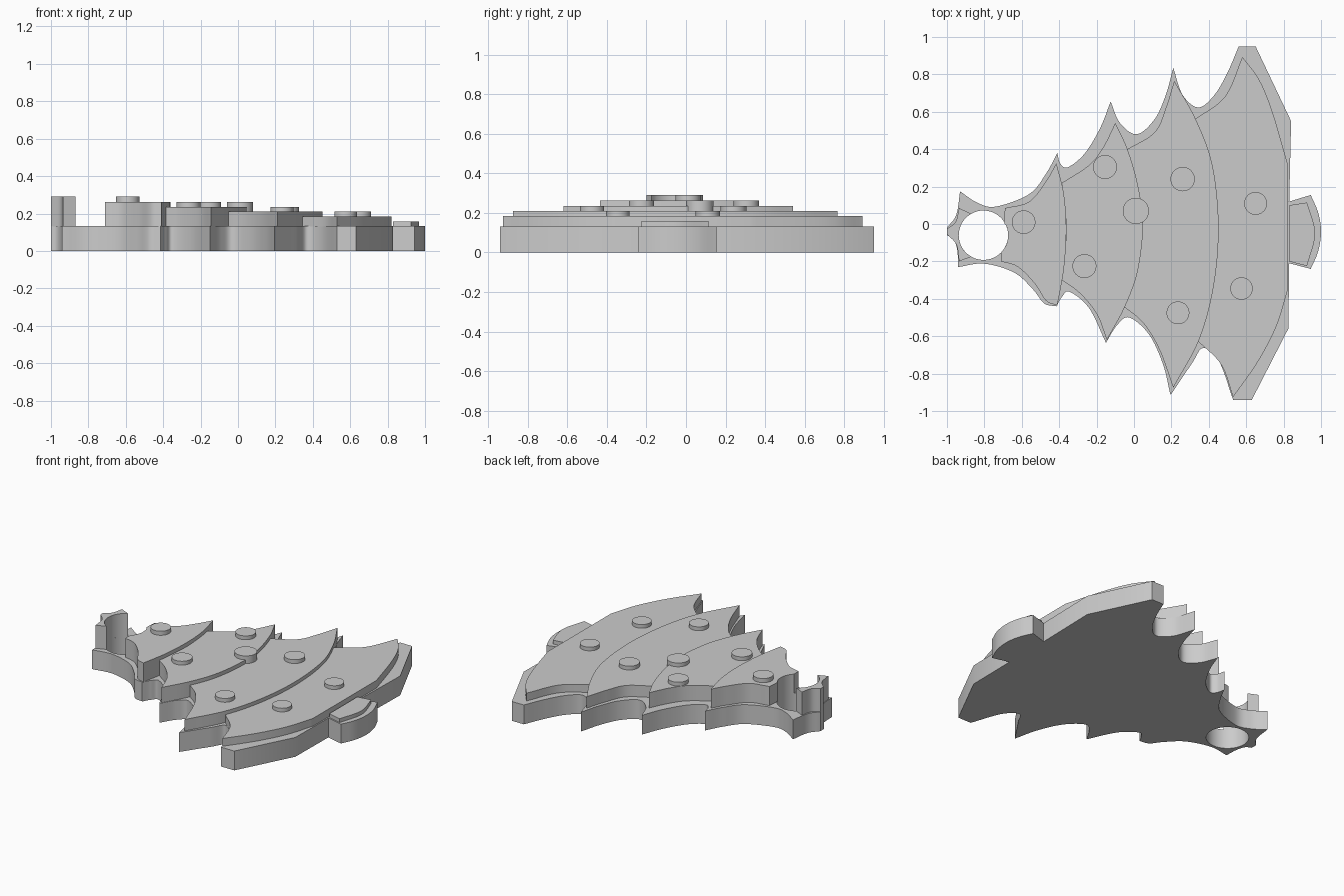
import bpy, bmesh, math
from mathutils import Vector

grey = bpy.data.materials.new("grey")
grey.diffuse_color = (0.6, 0.6, 0.6, 1)
HOLE, HOLE_R = (-0.805, -0.06), 0.132


def smooth_run(pts, steps=8):
    """Sample a smooth curve through the points, leaving out the last one."""
    if len(pts) == 2:
        return [Vector(pts[0])]
    p = [Vector(q) for q in pts]
    p = [2 * p[0] - p[1]] + p + [2 * p[-1] - p[-2]]
    out = []
    for a, b, c, d in zip(p, p[1:], p[2:], p[3:]):
        for i in range(steps):
            t = i / steps
            out.append(0.5 * (2 * b + (c - a) * t + (2 * a - 5 * b + 4 * c - d) * t * t
                              + (3 * b - a - 3 * c + d) * t ** 3))
    return out


def outline(runs):
    """Join runs at sharp corners; each run ends where the next begins."""
    pts = []
    for i, run in enumerate(runs):
        pts += smooth_run(run + [runs[(i + 1) % len(runs)][0]])
    return pts


def arc(c, r, a0, a1, n):
    return [(c[0] + r * math.cos(math.radians(a0 + (a1 - a0) * i / n)),
             c[1] + r * math.sin(math.radians(a0 + (a1 - a0) * i / n))) for i in range(n)]


def slab(name, loops, z0, z1):
    """Fill flat outlines (later loops are holes) and extrude upwards."""
    bm = bmesh.new()
    edges = []
    for loop in loops:
        vs = [bm.verts.new((p[0], p[1], z0)) for p in loop]
        edges += [bm.edges.new((vs[i - 1], vs[i])) for i in range(len(vs))]
    bmesh.ops.triangle_fill(bm, edges=edges, use_beauty=True, use_dissolve=False)
    ext = bmesh.ops.extrude_face_region(bm, geom=bm.faces[:], use_keep_orig=True)
    for v in ext["geom"]:
        if isinstance(v, bmesh.types.BMVert):
            v.co.z = z1
    bmesh.ops.recalc_face_normals(bm, faces=bm.faces[:])
    me = bpy.data.meshes.new(name)
    bm.to_mesh(me)
    bm.free()
    ob = bpy.data.objects.new(name, me)
    bpy.context.collection.objects.link(ob)
    me.materials.append(grey)
    bpy.ops.object.select_all(action='DESELECT')
    ob.select_set(True)
    bpy.context.view_layer.objects.active = ob
    bpy.ops.object.shade_smooth_by_angle(angle=math.radians(30))


# Base plate: whole tree silhouette with a hanging hole
base = outline([
    [(-1, -0.02), (-0.95, 0.05)],
    [(-0.93, 0.175), (-0.84, 0.115), (-0.74, 0.093), (-0.56, 0.16), (-0.47, 0.27)],
    [(-0.41, 0.38), (-0.395, 0.325), (-0.355, 0.303), (-0.265, 0.375), (-0.18, 0.515)],
    [(-0.125, 0.655), (-0.075, 0.54), (0.015, 0.48), (0.11, 0.56), (0.17, 0.69)],
    [(0.21, 0.835), (0.26, 0.69), (0.345, 0.623), (0.43, 0.69), (0.5, 0.81)],
    [(0.56, 0.95)], [(0.65, 0.95)], [(0.84, 0.55)], [(0.83, 0.12)],
    [(0.945, 0.155), (0.985, 0.06), (1, -0.04), (0.985, -0.145)],
    [(0.945, -0.24)], [(0.83, -0.21)], [(0.825, -0.56)], [(0.63, -0.94)],
    [(0.53, -0.94), (0.455, -0.735), (0.37, -0.663), (0.31, -0.745)],
    [(0.195, -0.915), (0.155, -0.75), (0.08, -0.59), (-0.025, -0.5), (-0.09, -0.54)],
    [(-0.15, -0.635), (-0.24, -0.45), (-0.345, -0.362), (-0.385, -0.39)],
    [(-0.415, -0.44), (-0.48, -0.425), (-0.54, -0.35), (-0.64, -0.26), (-0.8, -0.212)],
    [(-0.94, -0.23), (-0.945, -0.14), (-0.965, -0.08)],
    [(-1, -0.06)],
])
slab("base_plate", [base, arc(HOLE, HOLE_R, 0, 360, 48)], 0, 0.132)

# Star topper wrapped round the left of the hole
star = outline([
    [(-1, -0.025), (-0.955, 0.01)], [(-0.935, 0.085)],
    [(-0.87, 0.055)] + arc(HOLE, HOLE_R, 119.5, 240.5, 8)[1:],
    [(-0.87, -0.175)], [(-0.935, -0.2), (-0.95, -0.11)], [(-1, -0.055)],
])
slab("star_topper", [star], 0.13, 0.29)

# Stepped branch tiers; neighbouring tiers share their curved seams
seam1 = [(-0.385, 0.22), (-0.36, -0.03)]
seam2 = [(-0.035, 0.4), (0.015, 0.21), (0.045, 0), (0.015, -0.25)]
seam3 = [(0.325, 0.56), (0.415, 0.32), (0.448, 0), (0.425, -0.32)]
tiers = {
    "tier_1": (0.262, [
        [(-0.71, 0.035), (-0.69, 0.085)],
        [(-0.69, 0.085), (-0.56, 0.12), (-0.47, 0.23)],
        [(-0.415, 0.325), (-0.375, 0.16), (-0.362, -0.03), (-0.375, -0.24)],
        [(-0.41, -0.435), (-0.47, -0.41), (-0.53, -0.32), (-0.62, -0.23)],
        [(-0.71, -0.2)],
        arc(HOLE, HOLE_R, -44, 44, 8)]),
    "tier_2": (0.236, [
        [(-0.385, 0.22), (-0.24, 0.315), (-0.165, 0.41)],
        [(-0.1, 0.54), (-0.035, 0.4), (0.02, 0.21), (0.048, 0), (0.02, -0.25), (-0.05, -0.445)],
        [(-0.145, -0.62), (-0.2, -0.48), (-0.29, -0.37)],
        [(-0.385, -0.3)] + seam1[::-1][:1]]),
    "tier_3": (0.21, [
        [(-0.035, 0.4), (0.11, 0.49), (0.17, 0.62)],
        [(0.215, 0.765), (0.33, 0.56), (0.418, 0.32), (0.452, 0), (0.428, -0.32), (0.35, -0.615)],
        [(0.21, -0.875), (0.135, -0.67), (0.05, -0.53)],
        [(-0.05, -0.445)] + seam2[:0:-1]]),
    "tier_4": (0.185, [
        [(0.325, 0.56), (0.485, 0.68)],
        [(0.58, 0.893), (0.67, 0.77), (0.74, 0.6)],
        [(0.822, 0.32)], [(0.82, -0.36), (0.76, -0.55), (0.66, -0.74)],
        [(0.53, -0.925), (0.465, -0.75)],
        [(0.34, -0.625)] + seam3[:0:-1]]),
    "trunk": (0.158, [
        [(0.83, 0.1)], [(0.925, 0.115), (0.968, -0.05)], [(0.925, -0.225)], [(0.83, -0.2)]]),
}
for name, (top, runs) in tiers.items():
    slab(name, [outline([r for r in runs if r != [(-0.71, 0.035), (-0.69, 0.085)]])], 0.13, top)

# Round baubles standing on the tiers
baubles = [(-0.59, 0.01, 0.29, 0.063), (-0.265, -0.225, 0.262, 0.064), (-0.155, 0.305, 0.262, 0.064),
           (0.01, 0.07, 0.262, 0.07), (0.26, 0.24, 0.236, 0.065), (0.235, -0.475, 0.236, 0.061),
           (0.65, 0.11, 0.21, 0.061), (0.575, -0.345, 0.21, 0.06)]
for i, (x, y, top, r) in enumerate(baubles):
    slab(f"bauble_{i + 1}", [arc((x, y), r, 0, 360, 32)], top - 0.055, top)
